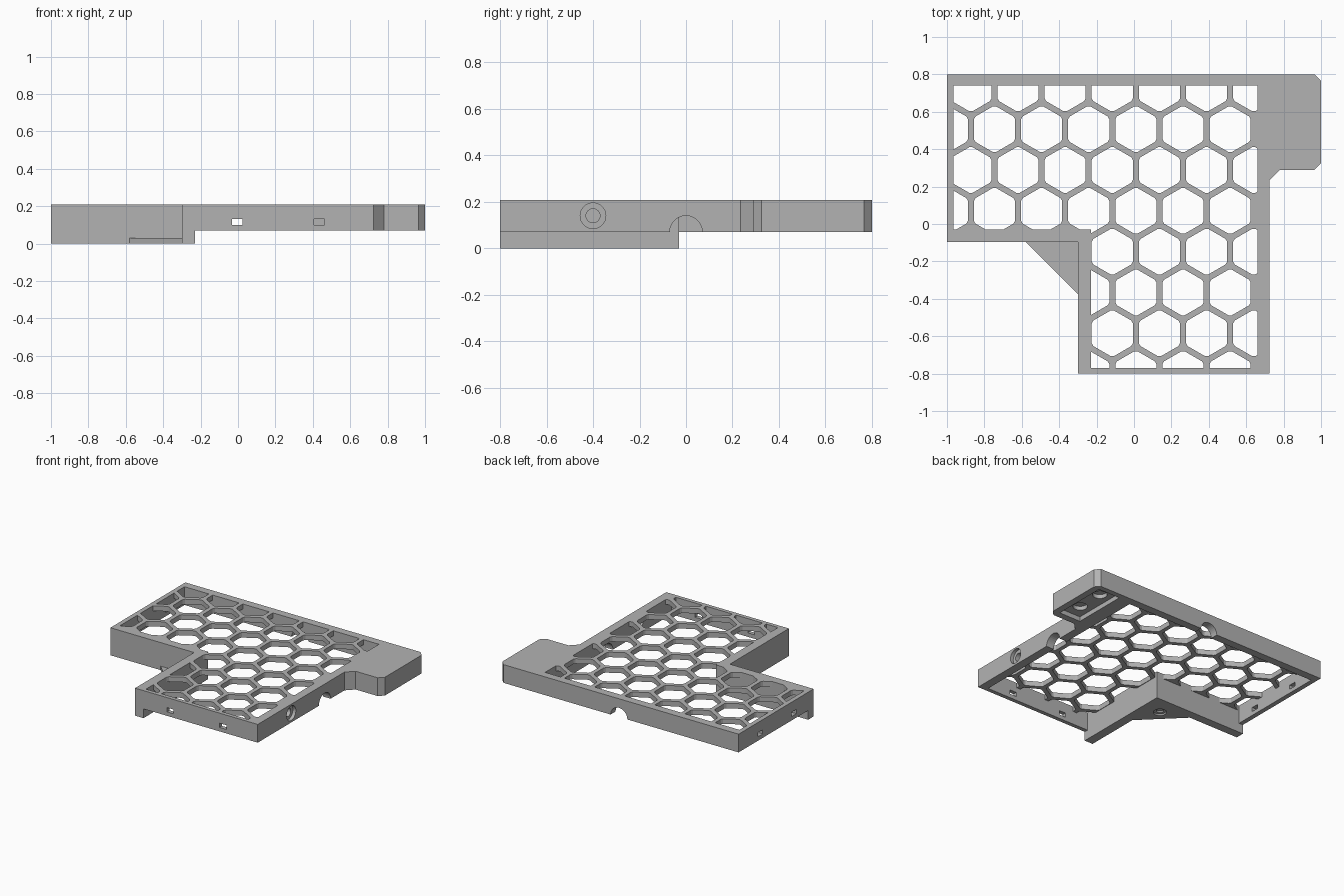
import bpy, bmesh, math
from mathutils import Matrix

if "Cube" in bpy.data.objects:
    bpy.data.objects.remove(bpy.data.objects["Cube"])

BASE, TOP, PLATE = 0.07, 0.208, 0.17

grey = bpy.data.materials.new("plain grey")
grey.use_nodes = True
colour = (0.45, 0.45, 0.45, 1)
grey.diffuse_color = colour
grey.node_tree.nodes["Principled BSDF"].inputs["Base Color"].default_value = colour


def prisms(name, outlines, z0, z1):
    """Extrude one or more flat outlines from z0 to z1 as one object."""
    bm = bmesh.new()
    for pts in outlines:
        face = bm.faces.new([bm.verts.new((x, y, z0)) for x, y in pts])
        out = bmesh.ops.extrude_face_region(bm, geom=[face])
        moved = [g for g in out["geom"] if isinstance(g, bmesh.types.BMVert)]
        bmesh.ops.translate(bm, verts=moved, vec=(0, 0, z1 - z0))
    bmesh.ops.recalc_face_normals(bm, faces=bm.faces)
    mesh = bpy.data.meshes.new(name)
    bm.to_mesh(mesh)
    bm.free()
    mesh.materials.append(grey)
    obj = bpy.data.objects.new(name, mesh)
    bpy.context.collection.objects.link(obj)
    return obj


def rect(x0, x1, y0, y1):
    return [(x0, y0), (x1, y0), (x1, y1), (x0, y1)]


def box(x0, x1, y0, y1, z0, z1):
    return prisms("cutter", [rect(x0, x1, y0, y1)], z0, z1)


def rod(axis, radius, u, v, start, end):
    """Round cutter along an axis; u, v are the other two coordinates in order."""
    circle = [(radius * math.cos(i * math.tau / 32), radius * math.sin(i * math.tau / 32))
              for i in range(32)]
    obj = prisms("cutter", [circle], start, end)
    if axis == "x":      # local x, y, z -> world y, z, x
        m = Matrix(((0, 0, 1, 0), (1, 0, 0, u), (0, 1, 0, v), (0, 0, 0, 1)))
    elif axis == "y":    # local x, y, z -> world z, x, y
        m = Matrix(((0, 1, 0, u), (0, 0, 1, 0), (1, 0, 0, v), (0, 0, 0, 1)))
    else:
        m = Matrix.Translation((u, v, 0))
    obj.data.transform(m)
    return obj


def cut(target, cutters):
    for c in cutters:
        c.hide_render = True
        mod = target.modifiers.new("cut", "BOOLEAN")
        mod.operation, mod.solver, mod.object = "DIFFERENCE", "EXACT", c
        bpy.context.view_layer.objects.active = target
        bpy.ops.object.modifier_apply(modifier=mod.name)
        bpy.data.objects.remove(c)


# Outer frame with the side tab
X0, X1, Y0, Y1 = -0.965, 0.66, -0.77, 0.74     # inner opening
IX, IY = -0.23, -0.03                          # inner corner of the opening
outline = [(-1, 0.8), (-1, -0.095), (-0.3, -0.095), (-0.3, -0.8), (0.725, -0.8),
           (0.725, 0.235), (0.78, 0.29), (0.965, 0.29), (1, 0.325), (1, 0.765), (0.965, 0.8)]
opening = [(X0, Y1), (X0, IY), (IX, IY), (IX, Y0), (X1, Y0), (X1, Y1)]
frame = prisms("frame", [outline], BASE, TOP)
cut(frame, [prisms("cutter", [opening], -0.1, 0.4)])

# Tab pocket with two blind holes
cut(frame, [box(0.77, 0.95, 0.34, 0.76, 0, 0.105)]
    + [rod("z", 0.05, 0.86, y, 0.08, 0.135) for y in (0.45, 0.66)])

# Small slots in the front and left walls
cut(frame, [box(x - 0.028, x + 0.028, -0.9, -0.75, 0.1, 0.132) for x in (-0.005, 0.435)]
    + [box(-1.1, -0.94, y - 0.028, y + 0.028, 0.1, 0.132) for y in (0.14, 0.54)])

# Arched cable notches and the stepped round hole
cut(frame, [rod("x", 0.07, 0, BASE, 0.6, 0.8), rod("y", 0.07, 0, BASE, 0.7, 0.9),
            rod("x", 0.055, -0.4, 0.14, 0.7, 0.8), rod("x", 0.03, -0.4, 0.14, 0.6, 0.75)])

# Deep walls along the inside corner
corner = [(-1, -0.095), (-0.3, -0.095), (-0.3, -0.8), (IX, -0.8), (IX, IY), (-1, IY)]
prisms("corner_skirt", [corner], 0, BASE)

# Triangular gusset with a blind stepped hole below
gusset = prisms("corner_gusset", [[(-0.58, -0.095), (-0.3, -0.375), (-0.3, -0.095)]], 0, 0.03)
cut(gusset, [rod("z", 0.045, -0.375, -0.17, -0.1, 0.012),
             rod("z", 0.025, -0.375, -0.17, -0.1, 0.024)])

# Honeycomb grille filling the opening
PITCH, RADIUS = 0.252, 0.127
ROW = PITCH * math.sqrt(3) / 2


def hexagon(cx, cy):
    """Pointed-top hexagon with slightly trimmed corners."""
    c = [(cx + RADIUS * math.sin(i * math.pi / 3), cy + RADIUS * math.cos(i * math.pi / 3))
         for i in range(6)]
    pts = []
    for i in range(6):
        for other in (c[i - 1], c[(i + 1) % 6]):
            pts.append(tuple(a + (b - a) * 0.08 for a, b in zip(c[i], other)))
    return pts


cells = []
for row in range(8):
    cy = 0.725 - row * ROW
    for col in range(-5, 4):
        cx = 0.01 + col * PITCH + (PITCH / 2 if row % 2 == 0 else 0)
        left = X0 if cy > -0.1 else IX
        if left - 0.09 < cx < X1 + 0.09:
            cells.append(hexagon(cx, cy))
grille = prisms("honeycomb_grille", [opening], PLATE, TOP)
cut(grille, [prisms("cutter", cells, 0.1, 0.3)])
